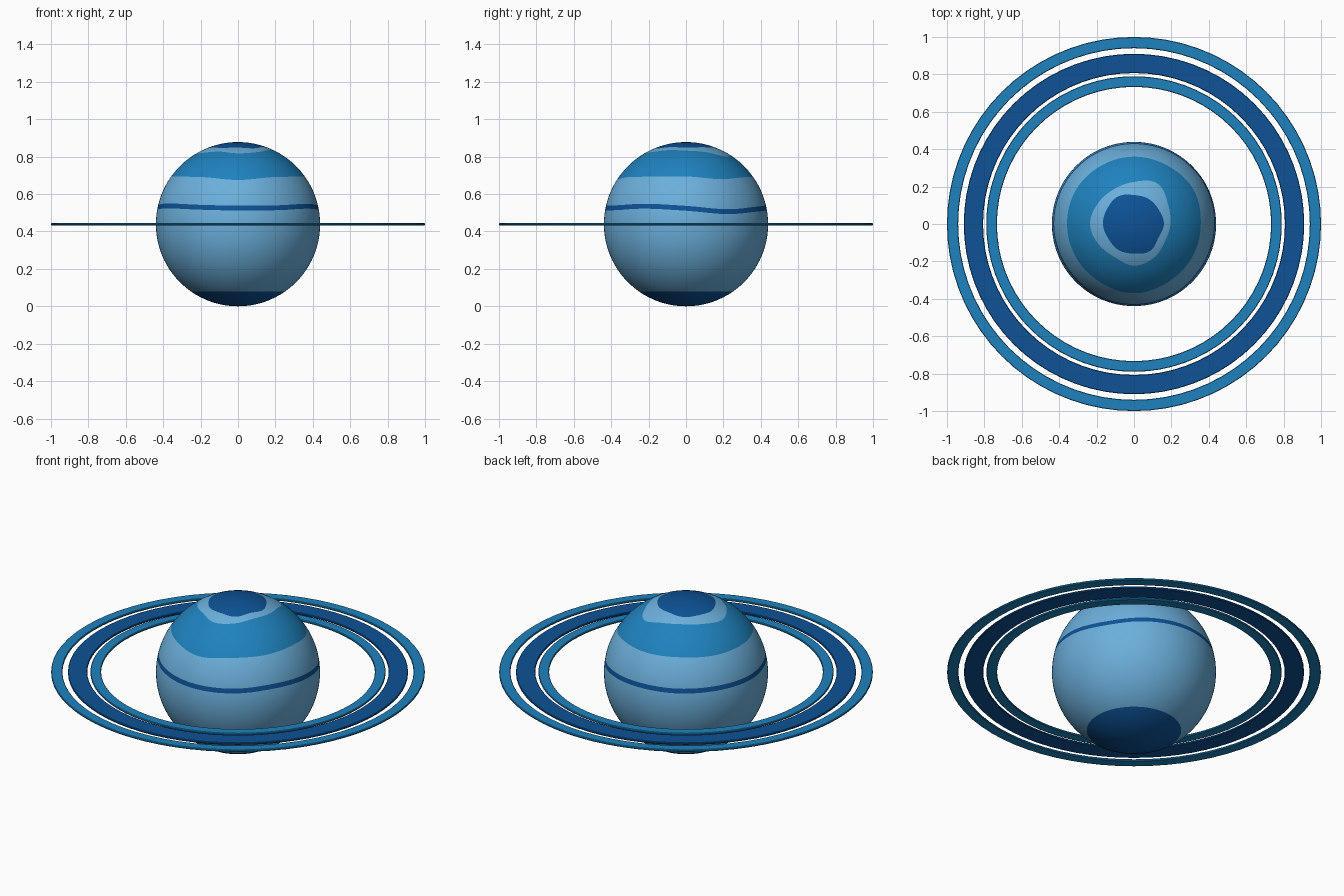
import bpy
import bmesh
from math import sin, cos, pi, asin, acos, tau, floor

if "Cube" in bpy.data.objects:
    bpy.data.objects.remove(bpy.data.objects["Cube"])

R = 0.439      # planet radius
CZ = 0.439     # centre height
SEG = 120


def material(name, rgb):
    m = bpy.data.materials.new(name)
    m.diffuse_color = (*rgb, 1)
    m.use_nodes = True
    m.node_tree.nodes["Principled BSDF"].inputs["Base Color"].default_value = m.diffuse_color
    return m


LIGHT = material("light_blue", (0.147, 0.429, 0.708))
MID = material("mid_blue", (0.013, 0.223, 0.515))
DARK = material("dark_blue", (0.004, 0.084, 0.305))


def add_object(name, bm, mats):
    bmesh.ops.recalc_face_normals(bm, faces=bm.faces)
    me = bpy.data.meshes.new(name)
    bm.to_mesh(me)
    bm.free()
    for m in mats:
        me.materials.append(m)
    ob = bpy.data.objects.new(name, me)
    bpy.context.collection.objects.link(ob)
    return ob


def wave(vals, a):
    """Smooth closed curve through values evenly spaced around the axis."""
    n = len(vals)
    t = a / tau * n
    i = floor(t)
    f = t - i
    p0, p1, p2, p3 = (vals[(i + k) % n] for k in (-1, 0, 1, 2))
    return 0.5 * (2 * p1 + (p2 - p0) * f + (2 * p0 - 5 * p1 + 4 * p2 - p3) * f ** 2
                  + (3 * p1 - p0 - 3 * p2 + p3) * f ** 3)


def polar_from_radius(vals):
    return lambda a: asin(wave(vals, a) / R)


def polar_from_height(vals):
    return lambda a: acos((wave(vals, a) - CZ) / R)


# Wavy cloud-band borders, from the north pole down (every 30 degrees from +x)
stripe = [.537, .519, .532, .54, .54, .542, .542, .55, .543, .538, .54, .548]
borders = [
    lambda a: 0.0,
    polar_from_radius([.16, .153, .155, .155, .17, .165, .166, .158, .162, .158, .168, .15]),
    polar_from_radius([.195, .21, .25, .225, .215, .222, .235, .218, .205, .222, .21, .19]),
    polar_from_radius([.357, .367, .36, .36, .358, .36, .358, .358, .36, .37, .36, .358]),
    polar_from_height(stripe),
    polar_from_height([z - .026 for z in stripe]),
    polar_from_height([.08] * 12),
    lambda a: pi,
]
bands = [(DARK, 6), (LIGHT, 2), (MID, 6), (LIGHT, 6), (DARK, 1), (LIGHT, 18), (DARK, 8)]
mats = [LIGHT, MID, DARK]

# Planet: sphere whose rows follow the band borders
bm = bmesh.new()


def make_row(i, f):
    row = []
    for s in range(SEG):
        a = tau * s / SEG
        p = borders[i](a) * (1 - f) + borders[i + 1](a) * f
        row.append(bm.verts.new((R * sin(p) * cos(a), R * sin(p) * sin(a), CZ + R * cos(p))))
    return row


north = bm.verts.new((0, 0, CZ + R))
south = bm.verts.new((0, 0, CZ - R))
prev = None
for i, (mat, count) in enumerate(bands):
    for k in range(1, count + 1):
        last = i == len(bands) - 1 and k == count
        row = None if last else make_row(i, k / count)
        for s in range(SEG):
            t = (s + 1) % SEG
            if prev is None:
                face = bm.faces.new((north, row[s], row[t]))
            elif last:
                face = bm.faces.new((prev[s], south, prev[t]))
            else:
                face = bm.faces.new((prev[s], row[s], row[t], prev[t]))
            face.material_index = mats.index(mat)
            face.smooth = True
        prev = row
add_object("planet", bm, mats)


# Flat rings with softened edges
def ring(name, r0, r1, mat, h=0.006, sides=72):
    c = 0.003
    prof = [(r0, -h + c), (r0 + c, -h), (r1 - c, -h), (r1, -h + c),
            (r1, h - c), (r1 - c, h), (r0 + c, h), (r0, h - c)]
    bm = bmesh.new()
    loops = [[bm.verts.new((r * cos(tau * s / sides), r * sin(tau * s / sides), CZ + z))
              for r, z in prof] for s in range(sides)]
    for s in range(sides):
        a, b = loops[s], loops[(s + 1) % sides]
        for k in range(len(prof)):
            j = (k + 1) % len(prof)
            bm.faces.new((a[k], b[k], b[j], a[j]))
    ob = add_object(name, bm, [mat])
    bpy.ops.object.select_all(action='DESELECT')
    ob.select_set(True)
    bpy.context.view_layer.objects.active = ob
    bpy.ops.object.shade_smooth_by_angle()


ring("inner_ring", 0.733, 0.79, MID)
ring("middle_ring", 0.807, 0.91, DARK)
ring("outer_ring", 0.94, 1.0, MID)
